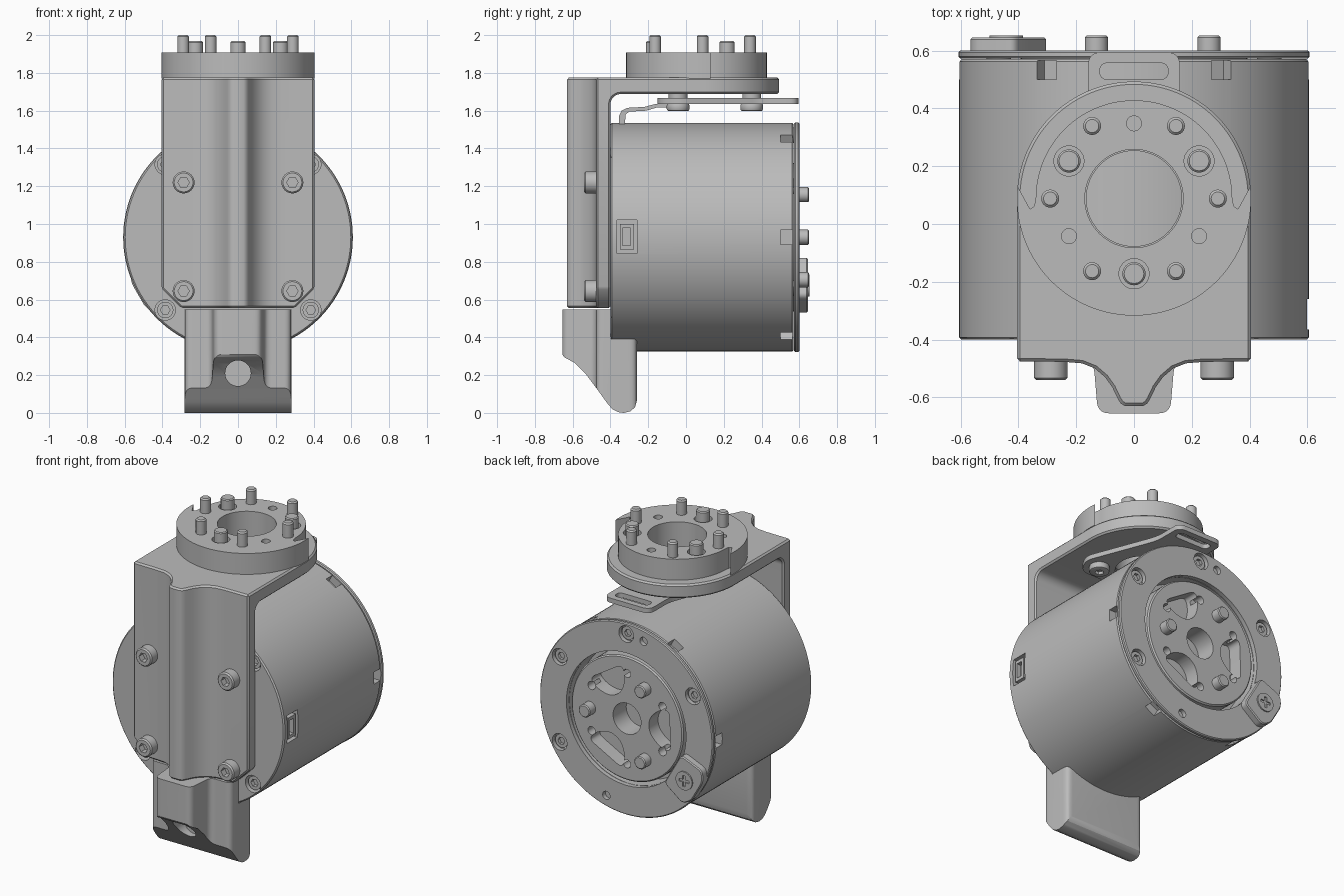
import bpy, bmesh
from math import sin, cos, pi, radians
from mathutils import Vector

if "Cube" in bpy.data.objects:
    bpy.data.objects.remove(bpy.data.objects["Cube"])

gray = bpy.data.materials.new("light_gray")
gray.use_nodes = True
gray.diffuse_color = (0.5, 0.5, 0.5, 1)
gray.node_tree.nodes["Principled BSDF"].inputs["Base Color"].default_value = (0.5, 0.5, 0.5, 1)

AXIS = {"z": lambda a, b, c: (a, b, c), "y": lambda a, b, c: (a, c, b), "x": lambda a, b, c: (c, a, b)}


def prism(name, pts, axis, lo, hi):
    """Extrude a 2D outline along an axis: z uses (x,y), y uses (x,z), x uses (y,z)."""
    bm = bmesh.new()
    ends = [[bm.verts.new(AXIS[axis](p[0], p[1], c)) for p in pts] for c in (lo, hi)]
    n = len(pts)
    for e in ends:
        bm.faces.new(e)
    for i in range(n):
        j = (i + 1) % n
        bm.faces.new((ends[0][i], ends[0][j], ends[1][j], ends[1][i]))
    bmesh.ops.recalc_face_normals(bm, faces=bm.faces)
    me = bpy.data.meshes.new(name)
    bm.to_mesh(me)
    bm.free()
    me.materials.append(gray)
    ob = bpy.data.objects.new(name, me)
    bpy.context.collection.objects.link(ob)
    return ob


def arc(cx, cy, r, a0=0, a1=360, n=48):
    """Points on an arc; a full circle leaves out the repeated end point."""
    m = n if a1 - a0 >= 360 else n - 1
    return [(cx + r * cos(radians(a0 + (a1 - a0) * i / m)),
             cy + r * sin(radians(a0 + (a1 - a0) * i / m))) for i in range(n)]


def cyl(name, axis, c, r, lo, hi, n=32):
    return prism(name, arc(c[0], c[1], r, n=n), axis, lo, hi)


def rounded(pts, r, n=7):
    """Round every corner of an outline."""
    out = []
    P = [Vector(p) for p in pts]
    for i, p in enumerate(P):
        a, b = P[i - 1] - p, P[(i + 1) % len(P)] - p
        s = p + a.normalized() * min(r, a.length * 0.48)
        e = p + b.normalized() * min(r, b.length * 0.48)
        for k in range(n):
            t = k / (n - 1)
            out.append(tuple(s * (1 - t) ** 2 + p * 2 * t * (1 - t) + e * t * t))
    return out


def rect(x0, x1, y0, y1):
    return [(x0, y0), (x1, y0), (x1, y1), (x0, y1)]


def apply(ob, kind, **settings):
    m = ob.modifiers.new(kind.lower(), kind)
    for k, v in settings.items():
        setattr(m, k, v)
    bpy.context.view_layer.objects.active = ob
    bpy.ops.object.modifier_apply(modifier=m.name)


def cut(ob, tool, op="DIFFERENCE"):
    apply(ob, "BOOLEAN", object=tool, operation=op, solver="EXACT")
    bpy.data.objects.remove(tool)


def bevel(ob, w, seg=1):
    apply(ob, "BEVEL", width=w, segments=seg, limit_method="ANGLE", angle_limit=radians(40))


def polar(r, deg, c=(0, 0)):
    return (c[0] + r * cos(radians(deg)), c[1] + r * sin(radians(deg)))


MZ = (0, 0.93)      # motor axis in (x, z)
RC = (0, 0.088)     # top flange axis in (x, y)
SIX = range(0, 360, 60)

# Motor can with rim notches, front screw wells and side socket
can = cyl("motor_can", "y", MZ, 0.605, -0.4, 0.57, 128)
bevel(can, 0.008)
cut(can, cyl("bore", "y", MZ, 0.42, 0.46, 0.7, 64))
for a in SIX:
    c = polar(0.6, a, MZ)
    u, v = polar(1, a), polar(1, a + 90)
    notch = [(c[0] + u[0] * i * 0.045 + v[0] * j * 0.038, c[1] + u[1] * i * 0.045 + v[1] * j * 0.038)
             for i, j in ((-1, -1), (1, -1), (1, 1), (-1, 1))]
    cut(can, prism("notch", notch, "y", 0.5, 0.565))
for a in range(45, 360, 90):
    c = polar(0.545, a, MZ)
    cut(can, cyl("well", "y", c, 0.054, -0.5, -0.34))
    screw = cyl("front_screw", "y", c, 0.043, -0.385, -0.3)
    cut(screw, cyl("hex", "y", c, 0.025, -0.5, -0.36, 6))
cut(can, prism("socket", rect(-0.365, -0.26, 0.845, 1.02), "x", 0.55, 0.7))
plug = prism("side_socket", rect(-0.35, -0.275, 0.865, 1.0), "x", 0.54, 0.598)
cut(plug, prism("slot", rect(-0.335, -0.295, 0.885, 0.98), "x", 0.57, 0.7))

# Rear ring with screw wells
ring = cyl("rear_ring", "y", MZ, 0.608, 0.573, 0.6, 128)
bevel(ring, 0.006)
cut(ring, cyl("bore", "y", MZ, 0.42, 0.5, 0.7, 64))
for a in (30, 90, 150, 330):
    c = polar(0.54, a, MZ)
    cut(ring, cyl("well", "y", c, 0.052, 0.5, 0.7))
    cut(can, cyl("well", "y", c, 0.052, 0.54, 0.7))
    screw = cyl("rear_screw", "y", c, 0.042, 0.53, 0.583)
    cut(screw, cyl("hex", "y", c, 0.024, 0.565, 0.7, 6))
for a in (103, 285):
    cut(ring, cyl("hole", "y", polar(0.54, a, MZ), 0.026, 0.5, 0.7, 20))

# Output hub with pockets, holes and dowels
hub = cyl("output_hub", "y", MZ, 0.392, 0.4, 0.592, 96)
bevel(hub, 0.008)
cut(hub, cyl("bore", "y", MZ, 0.098, 0.3, 0.7, 40))
for a in (0, 120, 240):
    dowel = cyl("hub_dowel", "y", polar(0.26, a, MZ), 0.04, 0.55, 0.652)
    bevel(dowel, 0.006)
    b = a + 180
    shape = [polar(0.16, b - 16, MZ), polar(0.25, b - 27, MZ), polar(0.325, b - 24, MZ),
             polar(0.335, b + 24, MZ), polar(0.25, b + 27, MZ), polar(0.16, b + 16, MZ)]
    cut(hub, prism("pocket", rounded(shape, 0.045), "y", 0.5, 0.7))
for a in range(30, 360, 60):
    cut(hub, cyl("hole", "y", polar(0.287, a, MZ), 0.026, 0.53, 0.7, 20))

# Corner clip on the rear ring
u, v, c = polar(1, 210), polar(1, 300), polar(0.51, 210, MZ)
corners = [(-0.1, -0.12), (0.06, -0.14), (0.1, -0.08), (0.1, 0.08), (0.06, 0.14), (-0.1, 0.12)]
shape = [(c[0] + u[0] * i + v[0] * j, c[1] + u[1] * i + v[1] * j) for i, j in corners]
clip = prism("rear_clip", rounded(shape, 0.03), "y", 0.58, 0.645)
bevel(clip, 0.006)
head = cyl("clip_screw", "y", c, 0.058, 0.62, 0.653)
for w, h in ((0.035, 0.008), (0.008, 0.035)):
    cut(head, prism("cross", rect(c[0] - w, c[0] + w, c[1] - h, c[1] + h), "y", 0.638, 0.7))

# L-shaped bracket with a curved front ridge and a round top end
half = [(0.405, -0.475), (0.24, -0.477), (0.18, -0.482), (0.135, -0.5), (0.1, -0.53),
        (0.075, -0.565), (0.056, -0.605), (0.045, -0.622), (0.03, -0.63)]
outline = arc(0, RC[1], 0.405, 0, 180, 64) + [(-x, y) for x, y in half] + half[::-1]
bracket = prism("bracket", outline, "z", 0.555, 1.775)
inside = [(-0.4, 0.4), (0.7, 0.4), (0.7, 1.688)] + arc(-0.345, 1.633, 0.055, 90, 180, 8)
cut(bracket, prism("inside", inside, "x", -0.6, 0.6))
face = [(-0.5, 2), (-0.5, 0.66), (-0.405, 0.66), (-0.29, 0.545), (0.29, 0.545), (0.405, 0.66), (0.5, 0.66), (0.5, 2)]
cut(bracket, prism("face", face, "y", -1, 1), "INTERSECT")
bevel(bracket, 0.01)
cut(bracket, cyl("bore", "z", RC, 0.17, 1.6, 1.9, 64))
for x in (-0.288, 0.288):
    for z in (0.645, 1.22):
        bolt = cyl("bracket_bolt", "y", (x, z), 0.058, -0.54, -0.45)
        bevel(bolt, 0.008)
        cut(bolt, cyl("hex", "y", (x, z), 0.03, -0.6, -0.5, 6))

# Top flange: wide front half, narrower rear half
shape = arc(0, RC[1], 0.405, 174, 366, 72) + [(0.36, 0.052), (0.345, 0.062)]
shape += arc(0, RC[1], 0.34, 0, 180, 64) + [(-0.345, 0.062), (-0.36, 0.052)]
flange = prism("top_flange", shape, "z", 1.77, 1.908)
cut(flange, cyl("bore", "z", RC, 0.17, 1.6, 2, 64))
for a in SIX:
    pin = cyl("flange_pin", "z", polar(0.29, a, RC), 0.031, 1.8, 2.0, 24)
    bevel(pin, 0.008)
for a in (30, 150, 270):
    c = polar(0.26, a, RC)
    cut(flange, cyl("well", "z", c, 0.052, 1.84, 2))
    dowel = cyl("flange_dowel", "z", c, 0.04, 1.8, 1.968)
    bevel(dowel, 0.006)
    cut(flange, cyl("hole", "z", polar(0.26, a + 60, RC), 0.026, 1.84, 2, 20))

# Slotted retaining plate under the bracket, with screws
shape = [(-0.27, -0.15), (0.27, -0.15), (0.33, -0.04), (0.16, 0.4), (0.16, 0.595), (-0.16, 0.595), (-0.16, 0.4), (-0.33, -0.04)]
plate = prism("retaining_plate", rounded(shape, 0.05), "z", 1.636, 1.666)
cut(plate, cyl("bore", "z", RC, 0.165, 1.6, 1.7, 48))
cut(plate, prism("slot", rounded(rect(-0.118, 0.118, 0.5, 0.557), 0.028), "z", 1.6, 1.7))
for a in (90, 210, 330):
    c = polar(0.26, a, RC)
    screw = cyl("plate_screw", "z", c, 0.06, 1.597, 1.64)
    bevel(screw, 0.012, 2)
    cut(screw, cyl("hex", "z", c, 0.026, 1.5, 1.615, 6))
    cyl("plate_spacer", "z", c, 0.05, 1.66, 1.695)

# Bent cable strip between can and plate
strip = [(-0.355, 1.5), (-0.355, 1.57), (-0.34, 1.6), (-0.31, 1.615), (-0.22, 1.62), (-0.16, 1.636), (-0.1, 1.636),
         (-0.1, 1.618), (-0.15, 1.618), (-0.21, 1.6), (-0.3, 1.595), (-0.32, 1.58), (-0.325, 1.5)]
prism("cable_strip", strip, "x", -0.09, 0.09)

# Lower foot: plan outline trimmed by a side outline
plan = rounded([(-0.282, -0.26), (-0.282, -0.475), (-0.14, -0.475), (-0.125, -0.655), (0.125, -0.655),
                (0.14, -0.475), (0.282, -0.475), (0.282, -0.26)], 0.04)
foot = prism("foot", plan, "z", 0, 0.548)
side = [(-0.7, 0.6), (-0.655, 0.31), (-0.645, 0.295), (-0.59, 0.265), (-0.53, 0.205), (-0.47, 0.125), (-0.42, 0.055),
        (-0.39, 0.02), (-0.36, 0.004), (-0.33, 0), (-0.295, 0.008), (-0.27, 0.03), (-0.26, 0.065),
        (-0.26, 0.39), (-0.398, 0.392), (-0.398, 0.6)]
cut(foot, prism("side", side, "x", -0.5, 0.5), "INTERSECT")
cut(foot, cyl("hole", "y", (0, 0.21), 0.068, -0.8, -0.44))

# Smooth curved walls while keeping hard edges
for ob in bpy.context.collection.objects:
    ob.select_set(ob.type == "MESH")
bpy.ops.object.shade_smooth_by_angle(angle=radians(30))
